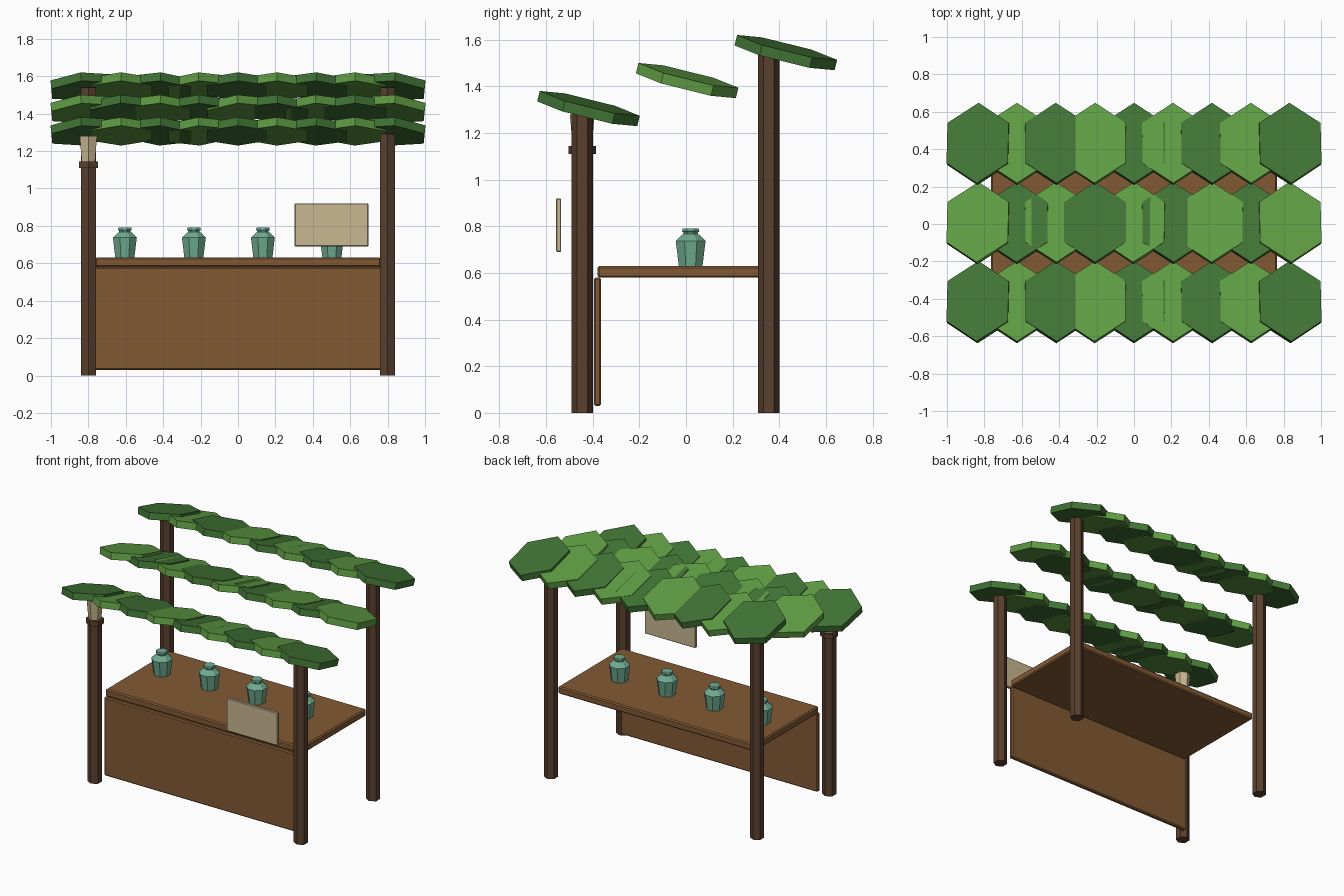
import bpy, bmesh, math
from mathutils import Matrix

cube = bpy.data.objects.get("Cube")
if cube:
    bpy.data.objects.remove(cube, do_unlink=True)


def material(name, rgb):
    m = bpy.data.materials.new(name)
    m.use_nodes = True
    m.diffuse_color = (*rgb, 1)
    bsdf = m.node_tree.nodes["Principled BSDF"]
    bsdf.inputs["Base Color"].default_value = (*rgb, 1)
    bsdf.inputs["Roughness"].default_value = 0.9
    return m


plank_brown = material("plank brown", (0.223, 0.102, 0.034))
post_brown = material("post brown", (0.102, 0.051, 0.027))
leaf_light = material("light leaf green", (0.117, 0.342, 0.058))
leaf_dark = material("dark leaf green", (0.054, 0.181, 0.037))
jar_green = material("jar green", (0.162, 0.413, 0.283))
parchment = material("parchment", (0.578, 0.479, 0.287))


def add_object(name, bm, mat, location):
    bmesh.ops.recalc_face_normals(bm, faces=bm.faces)
    mesh = bpy.data.meshes.new(name)
    bm.to_mesh(mesh)
    bm.free()
    mesh.materials.append(mat)
    ob = bpy.data.objects.new(name, mesh)
    ob.location = location
    bpy.context.collection.objects.link(ob)
    return ob


def turned(name, profile, sides, phase, mat, location, squeeze=1.0):
    """Faceted solid from (radius, height) rings."""
    bm = bmesh.new()
    rings = []
    for r, z in profile:
        angles = [math.radians(phase + 360 * i / sides) for i in range(sides)]
        rings.append([bm.verts.new((r * squeeze * math.cos(a), r * math.sin(a), z)) for a in angles])
    for low, high in zip(rings, rings[1:]):
        for i in range(sides):
            j = (i + 1) % sides
            bm.faces.new((low[i], low[j], high[j], high[i]))
    bm.faces.new(rings[0][::-1])
    bm.faces.new(rings[-1])
    return add_object(name, bm, mat, location)


def board(name, size, location, mat, bevel):
    bm = bmesh.new()
    bmesh.ops.create_cube(bm, size=1, matrix=Matrix.Diagonal((*size, 1)))
    bmesh.ops.bevel(bm, geom=bm.edges[:], offset=bevel, segments=1, affect='EDGES')
    return add_object(name, bm, mat, location)


# Counter, front panel and hanging sign
board("counter_top", (1.53, 0.71, 0.05), (0, -0.025, 0.605), plank_brown, 0.008)
board("front_panel", (1.53, 0.03, 0.55), (0, -0.38, 0.305), plank_brown, 0.007)
board("sign_board", (0.395, 0.022, 0.23), (0.5, -0.546, 0.805), parchment, 0.004)

# Six-sided posts; the front right one is shorter and carries a torch
POST_X, FRONT_Y, BACK_Y = 0.8, -0.445, 0.355
for name, x, y, height in (("front_left_post", POST_X, FRONT_Y, 1.29),
                           ("front_right_post", -POST_X, FRONT_Y, 1.14),
                           ("back_left_post", POST_X, BACK_Y, 1.54),
                           ("back_right_post", -POST_X, BACK_Y, 1.54)):
    turned(name, [(0.046, 0), (0.046, height)], 6, 90, post_brown, (x, y, 0))
turned("torch_collar", [(0.058, 1.11), (0.058, 1.145)], 6, 90, post_brown, (-POST_X, FRONT_Y, 0))
turned("torch_head", [(0.041, 1.14), (0.053, 1.28)], 6, 90, parchment, (-POST_X, FRONT_Y, 0))

# Jars along the counter
jar_profile = [(0.055, 0), (0.069, 0.108), (0.04, 0.135), (0.032, 0.138),
               (0.034, 0.145), (0.04, 0.15), (0.037, 0.162)]
for i in range(4):
    turned(f"jar_{i + 1}", jar_profile, 8, 22.5, jar_green, (-0.605 + 0.369 * i, 0.02, 0.629))

# Roof: three rows of overlapping leaf tiles, each with a slight sideways roll
outer_rolls = [0.1, 0.0, -0.05, 0.05, 0.005, -0.015, -0.03, -0.02, -0.1]
middle_rolls = [0.1, 0.05, -0.03, 0.0, 0.07, -0.05, 0.03, 0.0, -0.1]
for row, rolls in enumerate((outer_rolls, middle_rolls, outer_rolls)):
    for col, roll in enumerate(rolls):
        tile = turned(f"roof_tile_{row + 1}_{col + 1}", [(0.221, -0.023), (0.221, 0.023)], 6, 90,
                      leaf_light if (row + col) % 2 else leaf_dark,
                      (0.2085 * (col - 4), 0.005 + 0.423 * (row - 1), 1.425 + 0.12 * (row - 1)),
                      squeeze=0.86)
        tile.rotation_euler = (math.radians(-14), -roll, 0)
